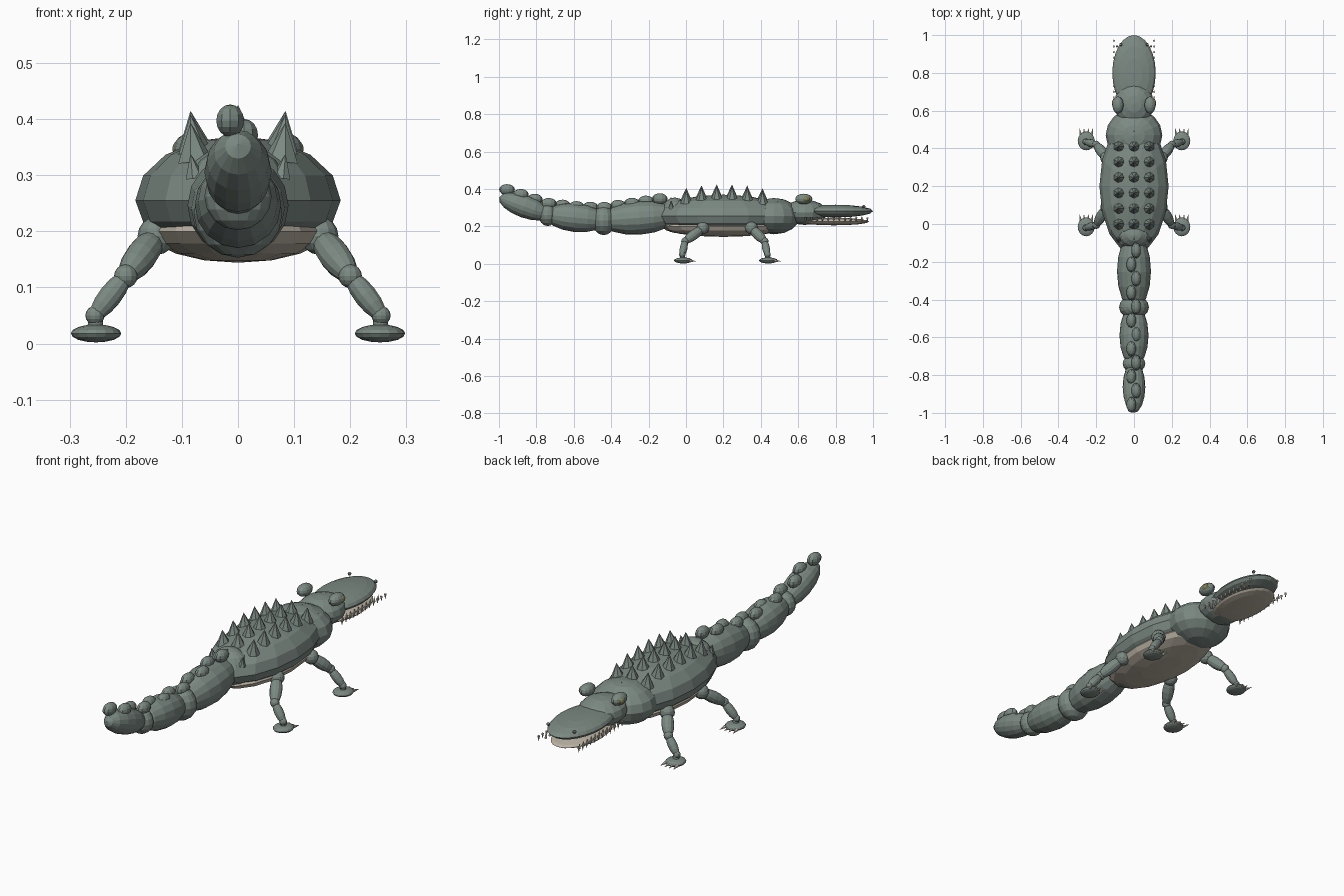
import bpy, math
from mathutils import Vector

cube = bpy.data.objects.get("Cube")
if cube:
    bpy.data.objects.remove(cube)


def material(name, rgb):
    m = bpy.data.materials.new(name)
    m.use_nodes = True
    col = (*rgb, 1)
    m.diffuse_color = col
    m.node_tree.nodes["Principled BSDF"].inputs["Base Color"].default_value = col
    return m


HIDE = material("grey green hide", (0.2, 0.25, 0.225))
CREAM = material("pale belly", (0.5, 0.45, 0.37))
IVORY = material("ivory", (0.68, 0.64, 0.52))
AMBER = material("eye olive", (0.22, 0.22, 0.1))


def finish(name, mat):
    ob = bpy.context.object
    ob.name = name
    ob.data.materials.append(mat)
    return ob


def ball(name, centre, radii, mat=HIDE, seg=16, rings=8):
    bpy.ops.mesh.primitive_uv_sphere_add(segments=seg, ring_count=rings, radius=1, location=centre)
    ob = finish(name, mat)
    ob.scale = radii
    return ob


def aim(ob, direction):
    ob.rotation_euler = Vector(direction).to_track_quat('Z', 'Y').to_euler()


def limb(name, a, b, r, extra=0.01, seg=12):
    # Ellipsoid stretched between two joints
    a, b = Vector(a), Vector(b)
    ob = ball(name, (a + b) / 2, (r, r, (b - a).length / 2 + extra), seg=seg)
    aim(ob, b - a)
    return ob


def cone(name, base, direction, r, mat=HIDE, sides=7):
    d = Vector(direction)
    bpy.ops.mesh.primitive_cone_add(vertices=sides, radius1=r, radius2=0, depth=d.length,
                                    location=Vector(base) + d / 2)
    ob = finish(name, mat)
    aim(ob, d)
    return ob


# Torso with a flatter underside, belly and neck
torso = ball("torso", (0, 0.2, 0.255), (0.183, 0.36, 0.115))
for v in torso.data.vertices:
    if v.co.z < 0:
        v.co.z *= 0.86
ball("belly", (0, 0.2, 0.2), (0.158, 0.33, 0.056), CREAM)
ball("neck", (0, 0.47, 0.255), (0.15, 0.14, 0.097))

# Head
ball("skull", (0, 0.635, 0.275), (0.105, 0.12, 0.067))
ball("upper_snout", (0, 0.8, 0.282), (0.115, 0.2, 0.034), seg=24)
ball("lower_jaw", (0, 0.79, 0.226), (0.105, 0.19, 0.02), CREAM, seg=24)
for side, label in ((1, "left"), (-1, "right")):
    ball(label + "_eyelid", (side * 0.085, 0.63, 0.347), (0.03, 0.046, 0.028), seg=12)
    ball(label + "_eye", (side * 0.1, 0.64, 0.347), (0.018, 0.025, 0.017), AMBER, seg=10)
    ball(label + "_nostril", (side * 0.07, 0.95, 0.306), (0.008, 0.009, 0.008), seg=8, rings=6)
    for i in range(12):
        y = 0.64 + i * 0.03
        cone(label + "_upper_tooth", (side * 0.107, y, 0.248), (0, 0, -0.026), 0.006, IVORY, 6)
        if i < 10:
            cone(label + "_lower_tooth", (side * 0.09, y + 0.03, 0.228), (0, 0, 0.026), 0.006, IVORY, 6)

# Tail segments and joints
tail = [(0, -0.06, 0.26), (0, -0.44, 0.232), (0, -0.74, 0.262), (0, -0.985, 0.35)]
for i, r in enumerate((0.09, 0.077, 0.06)):
    limb("tail_segment", tail[i], tail[i + 1], r, 0.015, 16)
for p, r in zip(tail, (0.095, 0.079, 0.06)):
    ball("tail_joint", p, (r, r * 0.8, r))

# Rounded ridge along the tail
ridge = [(-0.14, 0.348), (-0.3, 0.322), (-0.45, 0.3), (-0.6, 0.307), (-0.75, 0.325), (-0.96, 0.398)]
for i in range(12):
    y = -0.14 - i * 0.0743
    for (ya, za), (yb, zb) in zip(ridge, ridge[1:]):
        if yb <= y <= ya:
            z = za + (zb - za) * (y - ya) / (yb - ya)
            ball("tail_bump", (0.011 if i % 2 == 0 else -0.014, y, z), (0.026, 0.042, 0.029), seg=10)

# Three rows of back spikes
for x in (-0.077, 0, 0.077):
    for i in range(8):
        y = -0.08 + i * 0.0815
        size = 0.55 if i in (0, 7) else 1
        inside = max(0, 1 - (x / 0.183) ** 2 - ((y - 0.2) / 0.36) ** 2)
        z = 0.255 + 0.115 * math.sqrt(inside) - 0.014
        cone("back_spike", (x, y, z), (x * 0.1, 0, 0.058 * size + 0.012), 0.033 * size)

# Legs: hip, knee, ankle, foot and claws
for label, hip_y, knee_y, foot_y in (("front", 0.35, 0.42, 0.44), ("back", 0.09, -0.005, -0.015)):
    for s, side in ((1, "left"), (-1, "right")):
        name = side + "_" + label
        hip = (s * 0.145, hip_y, 0.192)
        knee = (s * 0.2, knee_y, 0.12)
        ankle = (s * 0.255, foot_y - 0.005, 0.05)
        ball(name + "_hip", hip, (0.034,) * 3, seg=12)
        limb(name + "_thigh", hip, knee, 0.028)
        ball(name + "_knee", knee, (0.021,) * 3, seg=12)
        limb(name + "_shin", knee, ankle, 0.021)
        ball(name + "_ankle", ankle, (0.017,) * 3, seg=12)
        limb(name + "_pastern", ankle, (s * 0.253, foot_y, 0.02), 0.014)
        ball(name + "_foot", (s * 0.253, foot_y, 0.018), (0.045, 0.05, 0.016))
        for k in range(4):
            dx = (k - 1.5) * 0.02
            cone(name + "_claw", (s * 0.253 + dx, foot_y + 0.034, 0.017), (dx * 0.2, 0.036, -0.004),
                 0.008, IVORY, 6)
